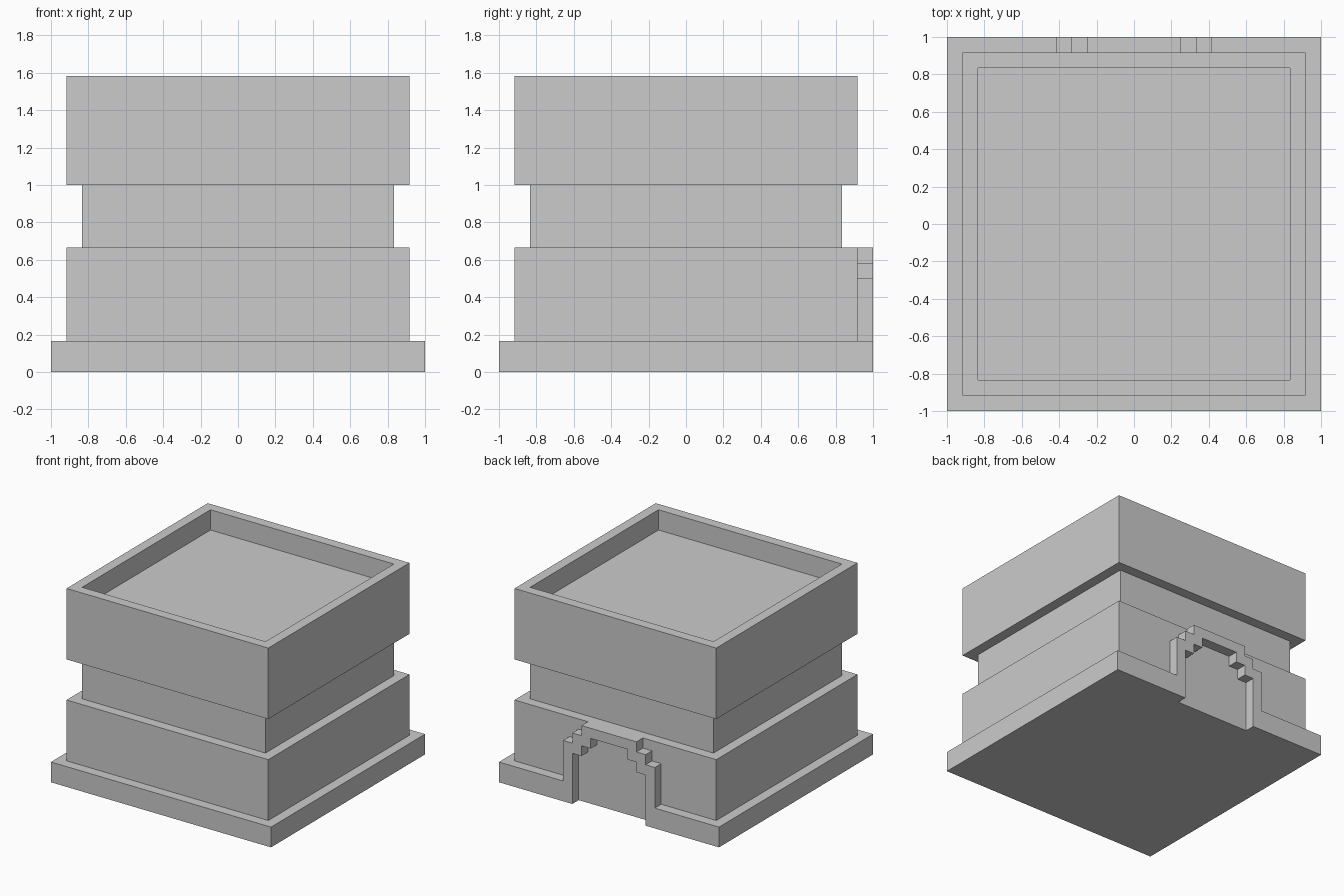
import bpy, bmesh
from mathutils import Vector

if "Cube" in bpy.data.objects:
    bpy.data.objects.remove(bpy.data.objects["Cube"])

U = 1 / 12  # grid module of the model


def finish(name, bm):
    bmesh.ops.recalc_face_normals(bm, faces=bm.faces)
    mesh = bpy.data.meshes.new(name)
    bm.to_mesh(mesh)
    bm.free()
    obj = bpy.data.objects.new(name, mesh)
    bpy.context.collection.objects.link(obj)
    return obj


def extrude_outline(name, points, direction):
    """Solid from a closed outline (in modules) pushed along a direction."""
    bm = bmesh.new()
    face = bm.faces.new([bm.verts.new(Vector(p) * U) for p in points])
    ext = bmesh.ops.extrude_face_region(bm, geom=[face], use_keep_orig=True)
    moved = [g for g in ext["geom"] if isinstance(g, bmesh.types.BMVert)]
    bmesh.ops.translate(bm, verts=moved, vec=Vector(direction) * U)
    return finish(name, bm)


def loft_squares(name, levels):
    """Capped stack of square rings given as (half width, height)."""
    bm = bmesh.new()
    rings = [[bm.verts.new((sx * r * U, sy * r * U, z * U))
              for sx, sy in ((-1, -1), (1, -1), (1, 1), (-1, 1))]
             for r, z in levels]
    for a, b in zip(rings, rings[1:]):
        for i in range(4):
            j = (i + 1) % 4
            bm.faces.new((a[i], a[j], b[j], b[i]))
    bm.faces.new(rings[0])
    bm.faces.new(rings[-1])
    return finish(name, bm)


def mirrored(half):
    return half + [(-x, y, z) for x, y, z in reversed(half)]


# Base slab with the doorway notch at the back
extrude_outline("base_slab", mirrored(
    [(4, 11, 0), (4, 12, 0), (12, 12, 0), (12, -12, 0)]), (0, 0, 2))

# Lower block, narrow waist, upper block and sunken roof
loft_squares("tower_body", [(11, 2), (11, 8), (10, 8), (10, 12), (11, 12),
                            (11, 19), (10, 19), (10, 17)])

# Stepped door arch: outer steps down one side, inner steps back up
outer = [(3, 8), (3, 7), (4, 7), (4, 6), (5, 6), (5, 2)]
inner = [(4, 2), (4, 5), (3, 5), (3, 6), (2, 6), (2, 7)]
extrude_outline("door_arch", mirrored(
    [(x, 11, z) for x, z in outer + inner]), (0, 1, 0))
